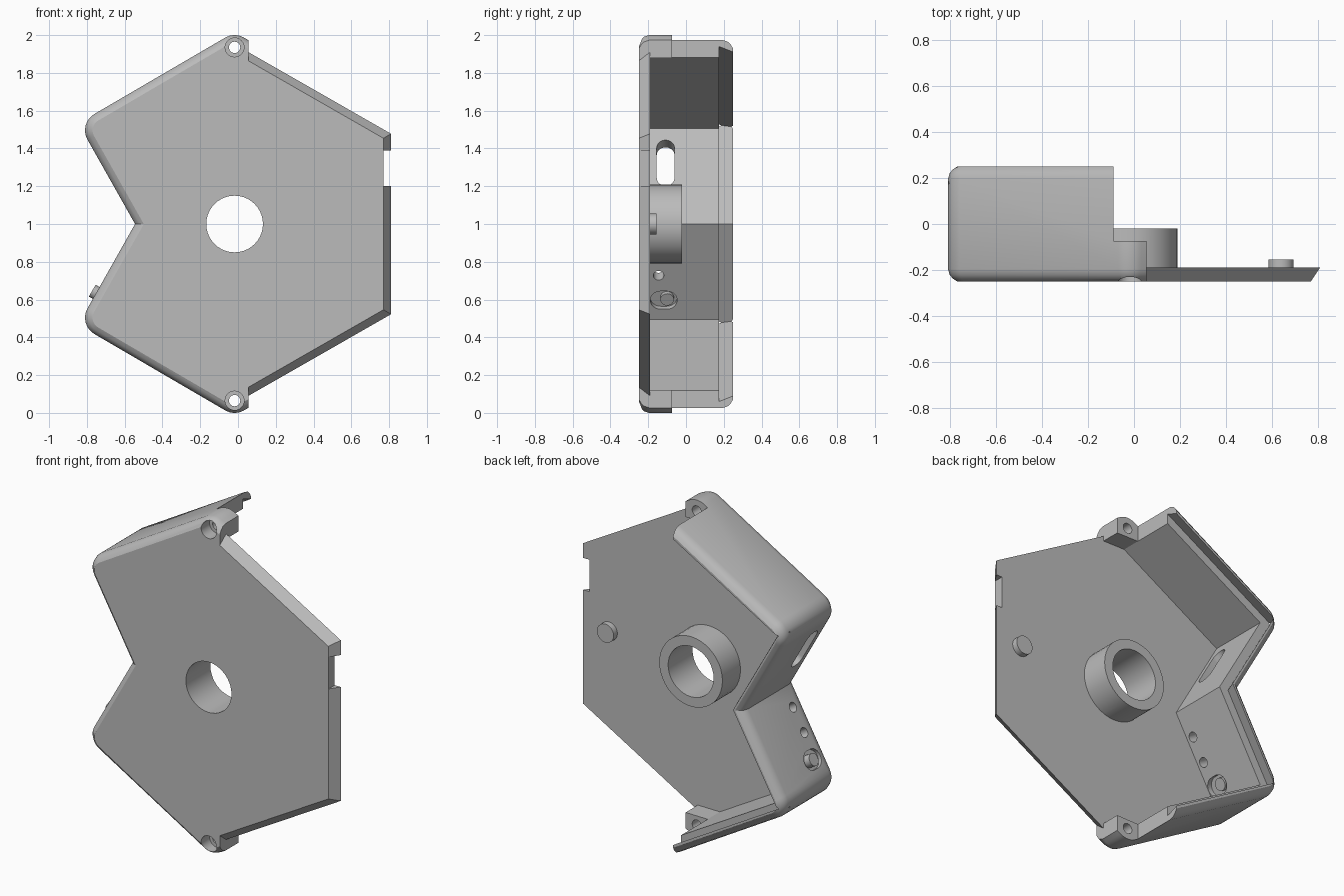
import bpy, bmesh
from math import cos, sin, radians, pi
from mathutils import Matrix, Vector

cube = bpy.data.objects.get("Cube")
if cube:
    bpy.data.objects.remove(cube, do_unlink=True)

grey = bpy.data.materials.new("light_grey")
grey.use_nodes = True
grey.diffuse_color = (0.5, 0.5, 0.5, 1)
grey.node_tree.nodes["Principled BSDF"].inputs["Base Color"].default_value = (0.5, 0.5, 0.5, 1)

FRONT, FLOOR, BACK = -0.25, -0.19, 0.25
CX = -0.018


def loft(name, sections, frame=None):
    """Solid through matching (points, y) sections; points are (x, z)."""
    bm = bmesh.new()
    rings = [[bm.verts.new((x, y, z)) for x, z in pts] for pts, y in sections]
    n = len(rings[0])
    for a, b in zip(rings, rings[1:]):
        for i in range(n):
            j = (i + 1) % n
            bm.faces.new((a[i], a[j], b[j], b[i]))
    bm.faces.new(rings[0])
    bm.faces.new(rings[-1])
    if frame:
        bm.transform(frame)
    bmesh.ops.recalc_face_normals(bm, faces=bm.faces)
    mesh = bpy.data.meshes.new(name)
    bm.to_mesh(mesh)
    bm.free()
    mesh.materials.append(grey)
    ob = bpy.data.objects.new(name, mesh)
    bpy.context.collection.objects.link(ob)
    return ob


def prism(pts, y0, y1, frame=None, name="cutter"):
    return loft(name, [(pts, y0), (pts, y1)], frame)


def combine(ob, tool, operation="DIFFERENCE"):
    mod = ob.modifiers.new("combine", "BOOLEAN")
    mod.operation, mod.solver, mod.object = operation, "EXACT", tool
    bpy.context.view_layer.objects.active = ob
    bpy.ops.object.modifier_apply(modifier=mod.name)
    bpy.data.objects.remove(tool, do_unlink=True)


def arc(cx, cz, r, a0, a1, steps=8):
    angles = [radians(a0 + (a1 - a0) * i / steps) for i in range(steps + 1)]
    return [(cx + r * cos(a), cz + r * sin(a)) for a in angles]


def circle(cx, cz, r):
    return arc(cx, cz, r, 0, 360, 40)[:-1]


def capsule(cx, cz, r, dx, dz):
    """Rounded slot stretched by dx or dz each way."""
    t = 0 if dx else 90
    return (arc(cx + dx, cz + dz, r, t - 90, t + 90, 12)
            + arc(cx - dx, cz - dz, r, t + 90, t + 270, 12))


def rect(x0, x1, z0, z1):
    return [(x0, z0), (x1, z0), (x1, z1), (x0, z1)]


def mirrored(notch, upper):
    """Close an outline by mirroring its upper half about z = 1."""
    return [notch] + upper + [(x, 2 - z) for x, z in reversed(upper)]


def outline(d):
    """Rounded outer outline, inset by d."""
    upper = arc(-0.71, 1.496, 0.1 - d, 210, 120) + arc(CX, 1.9, 0.1 - d, 120, 60)
    x, z = upper[-1]
    upper.append((x + 0.3, z - 0.173))
    return mirrored((-0.545 + 1.155 * d, 1), upper)


def inner(o, end, tail=()):
    """Sharp-cornered inner outline, inset by o, running to x = end."""
    x, z = -0.847 + 1.366 * o, 1.533 - 0.366 * o
    return mirrored((-0.545 + 1.155 * o, 1),
                    [(x, z), (end, z + 0.577 * (end - x))] + list(tail))


# Housing with rounded outer edges
edge = [(0.04, 0), (0.022, 0.012), (0.008, 0.028), (0, 0.055)]
housing = loft("housing", [(outline(d), FRONT + h) for d, h in edge]
               + [(outline(d), BACK - h) for d, h in reversed(edge)])

# Cavity, dovetail rim, wall ends and ear ends
combine(housing, prism(inner(0.077, -0.09, [(1, 1.87)]), FLOOR, 0.4))
combine(housing, loft("cutter", [(inner(0.026, 0), 0.175), (inner(0.052, 0), 0.251)]))
combine(housing, prism(rect(-0.09, 1, -1, 3), -0.075, 0.5))
combine(housing, prism(rect(0.055, 1, -1, 3), -0.5, 0.5))


# Bevelled half plate, with a notch in its side
def half_plate(inset):
    top = [(0.02, 1.93 - 1.15 * inset), (0.81 - inset, 1.478 - 0.6 * inset)]
    return top + [(x, 2 - z) for x, z in reversed(top)]


plate = loft("plate", [(half_plate(0.04), FRONT), (half_plate(0), FLOOR)])
combine(plate, prism(rect(0.77, 0.9, 1.2, 1.39), -0.4, 0))
combine(housing, plate, "UNION")

# Centre collar and bore
collar = prism(circle(CX, 1, 0.208), FLOOR - 0.01, -0.02, name="centre_collar")
combine(housing, collar, "UNION")
combine(housing, prism(circle(CX, 1, 0.15), -0.4, 0.1))

# Counterbored screw holes in the ears
for z in (1.935, 0.065):
    combine(housing, prism(circle(CX, z, 0.03), -0.4, 0))
    combine(housing, prism(circle(CX, z, 0.05), -0.4, -0.17))


# Frames on the notch walls: x along the wall, y outward, z towards the back
def wall_frame(side):
    m = Matrix.Identity(4)
    m.col[0] = (-0.5, 0, 0.866 * side, 0)
    m.col[1] = (-0.866, 0, -0.5 * side, 0)
    m.col[2] = (0, 1, 0, 0)
    m.col[3] = (-0.545, 0, 1, 1)
    return m


upper_wall, lower_wall = wall_frame(1), wall_frame(-1)
combine(housing, prism(capsule(0.327, -0.108, 0.047, 0.092, 0), -0.12, 0.05, upper_wall))
for s in (0.119, 0.269):
    combine(housing, prism(circle(s, -0.145, 0.028), -0.12, 0.05, lower_wall))
slot = capsule(0.419, -0.118, 0.055, 0, 0.016)
combine(housing, prism(slot, -0.12, -0.05, lower_wall))
combine(housing, prism(slot, -0.025, 0.05, lower_wall))
nozzle = prism(circle(0.419, -0.1, 0.036), -0.075, 0.02, lower_wall, "nozzle")

# Locating pin
pin = prism(circle(0.64, 1, 0.055), FLOOR - 0.01, -0.155, name="locating_pin")

for ob in (housing, nozzle, pin):
    bpy.ops.object.select_all(action="DESELECT")
    ob.select_set(True)
    bpy.context.view_layer.objects.active = ob
    bpy.ops.object.shade_smooth_by_angle(angle=radians(30))
